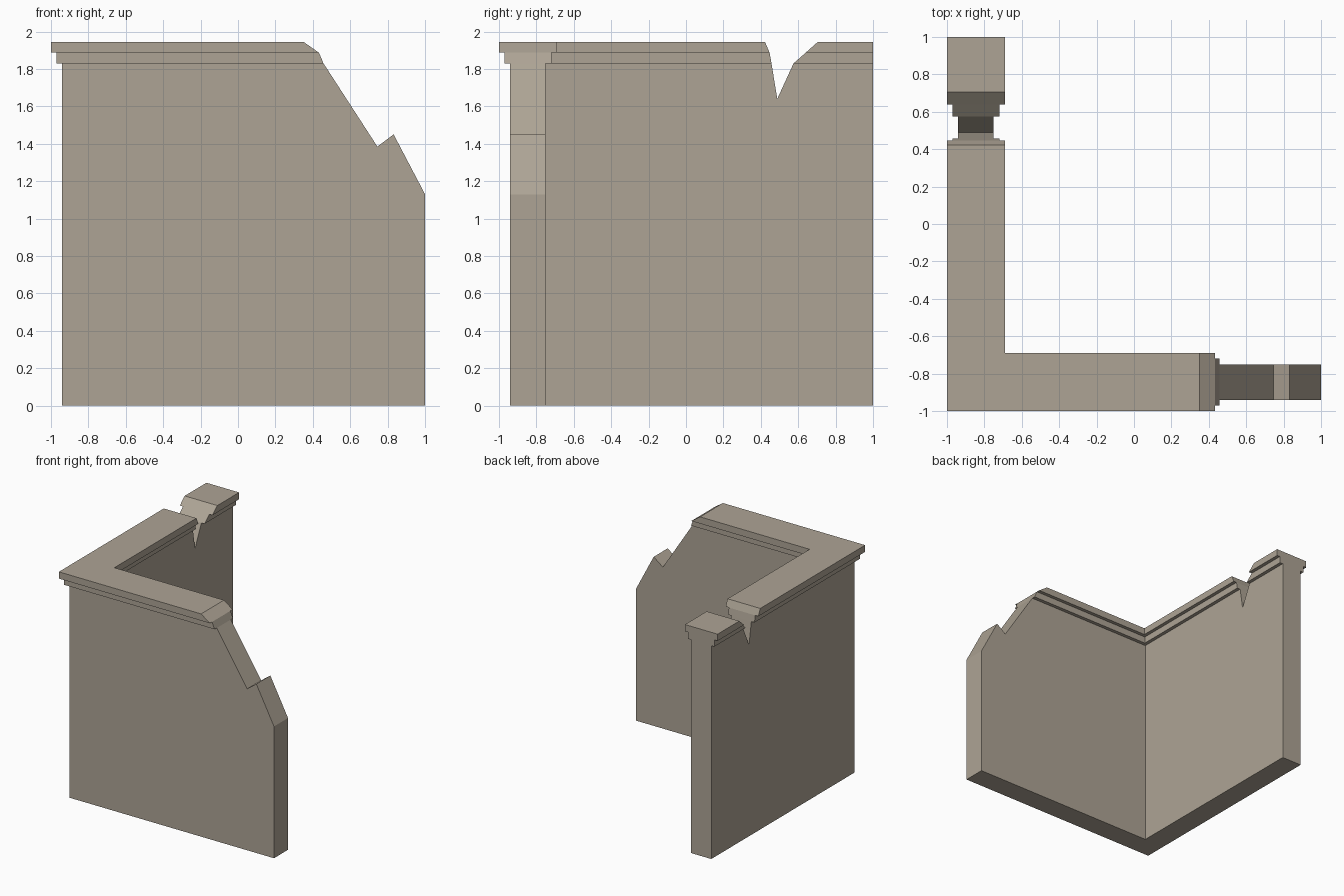
import bpy
import bmesh
from mathutils import Vector

cube = bpy.data.objects.get("Cube")
if cube:
    bpy.data.objects.remove(cube, do_unlink=True)

stone = bpy.data.materials.new("warm_grey_stone")
stone.use_nodes = True
COLOUR = (0.42, 0.37, 0.30, 1)
stone.diffuse_color = COLOUR
stone.node_tree.nodes["Principled BSDF"].inputs["Base Color"].default_value = COLOUR


def loft(name, rings):
    """Solid made by joining matching rings of points and capping both ends."""
    bm = bmesh.new()
    rows = [[bm.verts.new(p) for p in ring] for ring in rings]
    for a, b in zip(rows, rows[1:]):
        for i in range(len(a)):
            j = (i + 1) % len(a)
            bm.faces.new((a[i], a[j], b[j], b[i]))
    bm.faces.new(rows[0])
    bm.faces.new(rows[-1])
    bmesh.ops.recalc_face_normals(bm, faces=bm.faces)
    mesh = bpy.data.meshes.new(name)
    bm.to_mesh(mesh)
    bm.free()
    mesh.materials.append(stone)
    obj = bpy.data.objects.new(name, mesh)
    bpy.context.collection.objects.link(obj)
    return obj


# Wall section with a two-step coping, as (half width, height)
half = [(0.095, 0), (0.095, 1.83), (0.125, 1.83), (0.125, 1.887),
        (0.155, 1.887), (0.155, 1.945)]
section = half + [(-w, z) for w, z in reversed(half)]

# Sweep the section round a mitred corner
MID = -0.845
wall = loft("corner_wall", [
    [Vector((1, MID - w, z)) for w, z in section],
    [Vector((MID - w, MID - w, z)) for w, z in section],
    [Vector((MID - w, 1, z)) for w, z in section],
])

# Broken sloping end of the front wall
slope = [(0.35, 1.945), (0.433, 1.887), (0.457, 1.83), (0.745, 1.385),
         (0.832, 1.45), (1, 1.13), (1.1, 0.94), (1.1, 2.1), (0.35, 2.1)]
end_cutter = loft("broken_end_cutter",
                  [[Vector((x, y, z)) for x, z in slope] for y in (-1.1, -0.6)])

# Jagged notch in the side wall
notch = [(0.422, 1.945), (0.447, 1.887), (0.457, 1.83), (0.488, 1.64),
         (0.575, 1.83), (0.64, 1.887), (0.705, 1.945), (0.705, 2.1), (0.422, 2.1)]
notch_cutter = loft("notch_cutter",
                    [[Vector((x, y, z)) for y, z in notch] for x in (-1.1, -0.6)])

for cutter in (end_cutter, notch_cutter):
    cutter.hide_render = True
    cutter.hide_set(True)
    cut = wall.modifiers.new(cutter.name, "BOOLEAN")
    cut.operation = "DIFFERENCE"
    cut.solver = "EXACT"
    cut.object = cutter
